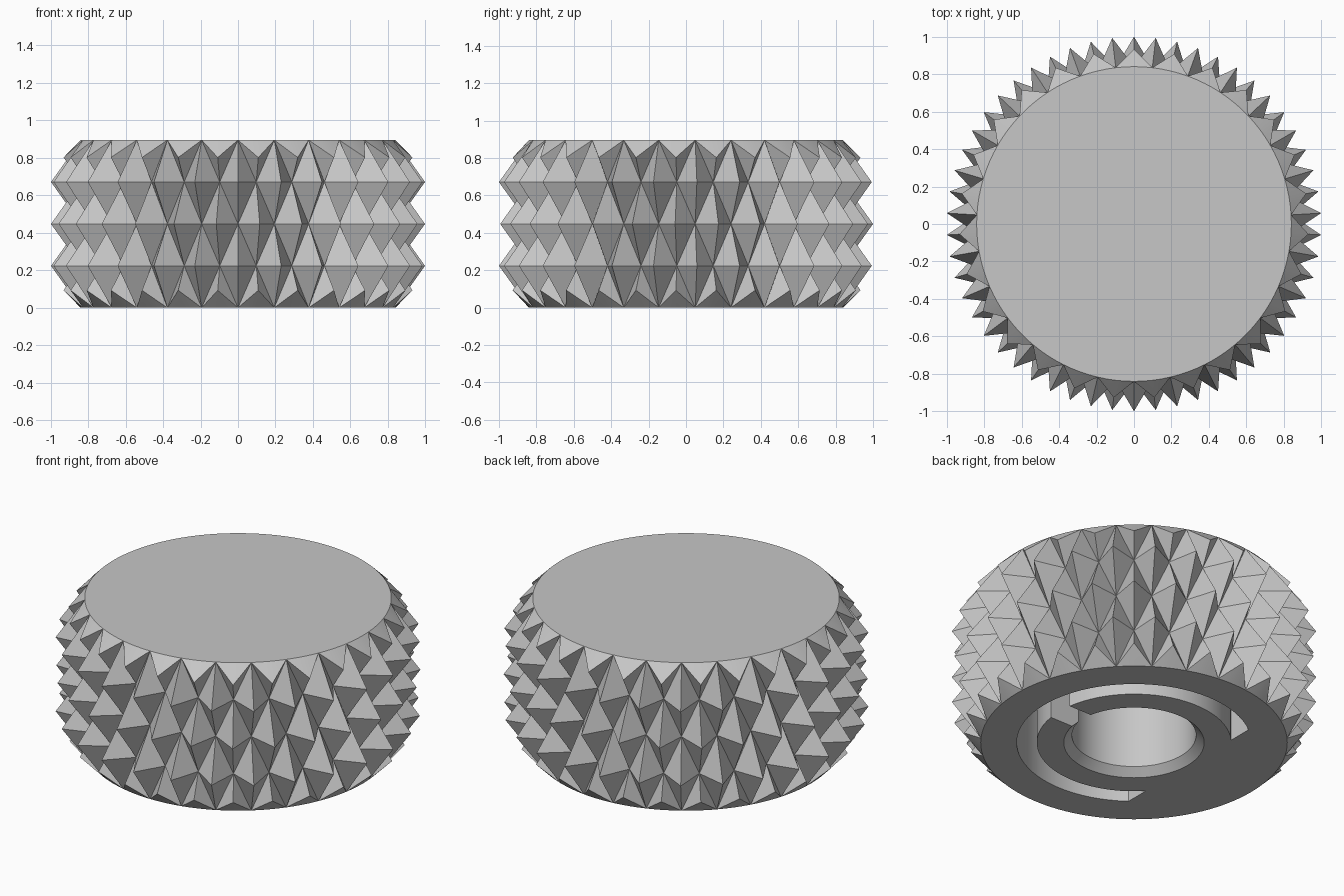
import bpy, bmesh
from math import sin, cos, acos, asin, pi

HEIGHT, TIP, ROOT, CHAMFER = 0.895, 1.0, 0.84, 0.093
COLUMNS, ROWS, ARC = 54, 4, 4
DEPTH = 0.6

cube = bpy.data.objects.get("Cube")
if cube:
    bpy.data.objects.remove(cube, do_unlink=True)

grey = bpy.data.materials.new("plain grey")
grey.use_nodes = True
colour = (0.57, 0.57, 0.57, 1)
grey.diffuse_color = colour
grey.node_tree.nodes["Principled BSDF"].inputs["Base Color"].default_value = colour


def ring_point(step, radius, z):
    """Point on a circle, counted in knurl columns from the front."""
    a = -pi / 2 + step * 2 * pi / COLUMNS
    return radius * cos(a), radius * sin(a), z


def finish(bm, name):
    bmesh.ops.recalc_face_normals(bm, faces=bm.faces)
    mesh = bpy.data.meshes.new(name)
    bm.to_mesh(mesh)
    bm.free()
    mesh.materials.append(grey)
    obj = bpy.data.objects.new(name, mesh)
    bpy.context.collection.objects.link(obj)
    return obj


def knurled_body():
    bm = bmesh.new()

    # Lattice of alternating spike tips and roots, bevelled at both ends
    def lattice(j, k):
        z, spike = HEIGHT * k / ROWS, (j + k) % 2
        radius = TIP if spike else ROOT
        if spike and k in (0, ROWS):
            radius = ROOT + CHAMFER
            z += CHAMFER if k == 0 else -CHAMFER
        return bm.verts.new(ring_point(j, radius, z))

    grid = [[lattice(j, k) for j in range(COLUMNS)] for k in range(ROWS + 1)]
    for k in range(ROWS):
        for j in range(COLUMNS):
            n = (j + 1) % COLUMNS
            a, b, c, d = grid[k][j], grid[k][n], grid[k + 1][n], grid[k + 1][j]
            pair = ((a, b, d), (b, c, d)) if (j + k) % 2 else ((a, b, c), (a, c, d))
            for tri in pair:
                bm.faces.new(tri)

    # Conical edge triangles and the round end discs
    for k, z in ((0, 0), (ROWS, HEIGHT)):
        rim = []
        for j in range(0, COLUMNS, 2):
            rim.append(grid[k][j])
            rim += [bm.verts.new(ring_point(j + 2 * i / ARC, ROOT, z))
                    for i in range(1, ARC)]
        for i, v in enumerate(rim):
            apex = grid[k][(i // ARC) * 2 + 1]
            bm.faces.new((v, rim[(i + 1) % len(rim)], apex))
        bm.faces.new(rim)
    return finish(bm, "knurled_knob")


def shaft_hole_cutter():
    # Blind bore with a bevelled mouth
    bm = bmesh.new()
    sides = 72
    rings = [[bm.verts.new((r * cos(2 * pi * i / sides), r * sin(2 * pi * i / sides), z))
              for i in range(sides)]
             for r, z in ((0.435, -0.05), (0.34, 0.045), (0.34, DEPTH + 0.05))]
    for low, high in zip(rings, rings[1:]):
        for i in range(sides):
            n = (i + 1) % sides
            bm.faces.new((low[i], low[n], high[n], high[i]))
    bm.faces.new(rings[0])
    bm.faces.new(rings[-1])
    return finish(bm, "shaft_hole_cutter")


def spring_slot_cutter():
    # Ring-shaped slot with straight-cut ends, and a channel into the bore
    outer, inner, cut, half = 0.643, 0.533, -0.39, 0.08

    def arc(radius, start, end, count):
        return [(radius * cos(start + (end - start) * i / count),
                 radius * sin(start + (end - start) * i / count))
                for i in range(count + 1)]

    a_out, a_in, gap = acos(cut / outer), acos(cut / inner), asin(half / inner)
    outline = arc(outer, -a_out, a_out, 54) + arc(inner, a_in, gap, 26)
    outline += [(0.2, half), (0.2, -half)] + arc(inner, -gap, -a_in, 26)
    bm = bmesh.new()
    face = bm.faces.new([bm.verts.new((x, y, -0.05)) for x, y in outline])
    grown = bmesh.ops.extrude_face_region(bm, geom=[face], use_keep_orig=True)
    top = [v for v in grown["geom"] if isinstance(v, bmesh.types.BMVert)]
    bmesh.ops.translate(bm, verts=top, vec=(0, 0, DEPTH + 0.05))
    return finish(bm, "spring_slot_cutter")


knob = knurled_body()
cutters = [shaft_hole_cutter(), spring_slot_cutter()]
for cutter in cutters:
    cutter.hide_render = True
    mod = knob.modifiers.new(cutter.name, "BOOLEAN")
    mod.operation, mod.solver, mod.object = "DIFFERENCE", "EXACT", cutter

# Bake the cuts and drop the cutters
deps = bpy.context.evaluated_depsgraph_get()
knob_mesh = bpy.data.meshes.new_from_object(knob.evaluated_get(deps))
knob.modifiers.clear()
knob.data = knob_mesh
for cutter in cutters:
    bpy.data.objects.remove(cutter, do_unlink=True)

bpy.ops.object.select_all(action="DESELECT")
knob.select_set(True)
bpy.context.view_layer.objects.active = knob
bpy.ops.object.shade_smooth_by_angle(angle=pi / 9)
